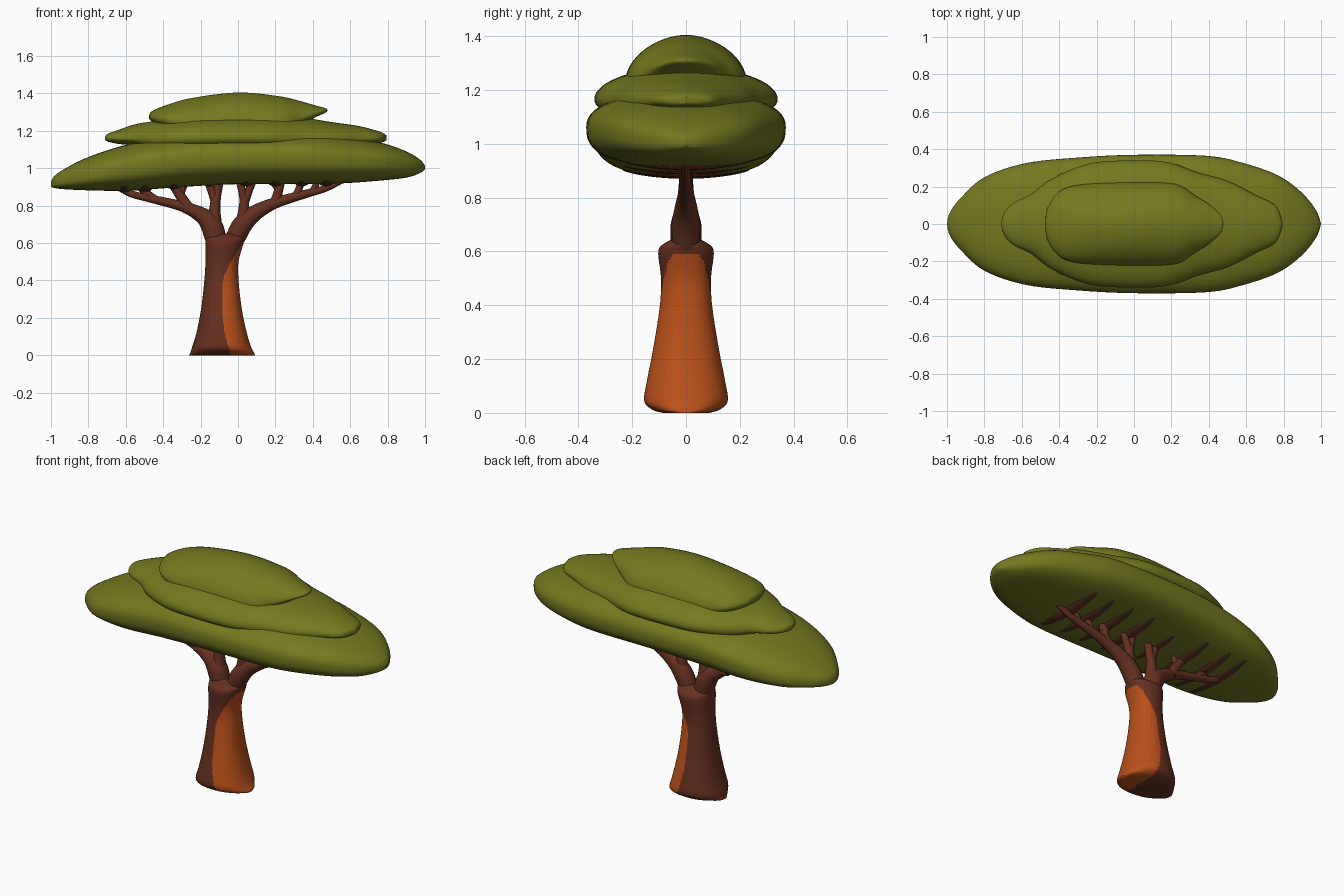
import bpy, bmesh, math
from mathutils import Vector


def material(name, rgb):
    m = bpy.data.materials.new(name)
    m.diffuse_color = (*rgb, 1)
    return m


GREEN = material("olive leaves", (0.175, 0.190, 0.014))
BROWN = material("dark bark", (0.132, 0.030, 0.014))
ORANGE = material("orange bark", (0.49, 0.082, 0.011))
SHADE = material("dark olive bark", (0.065, 0.038, 0.012))


def smooth_rows(rows, steps=6):
    """Catmull-Rom interpolation through rows of numbers."""
    rows = [Vector(r) for r in rows]
    out = []
    for i in range(len(rows) - 1):
        a, b, c, d = rows[max(i - 1, 0)], rows[i], rows[i + 1], rows[min(i + 2, len(rows) - 1)]
        for k in range(steps):
            t = k / steps
            out.append(0.5 * (2 * b + (c - a) * t + (2 * a - 5 * b + 4 * c - d) * t * t
                              + (3 * b - a - 3 * c + d) * t ** 3))
    return out + [rows[-1]]


def loft(name, rings, mats, rule=None):
    """Skin closed rings into one capped, smooth object."""
    bm = bmesh.new()
    loops = [[bm.verts.new(p) for p in ring] for ring in rings]
    for a, b in zip(loops, loops[1:]):
        for i in range(len(a)):
            j = (i + 1) % len(a)
            bm.faces.new((a[i], a[j], b[j], b[i]))
    bm.faces.new(loops[0][::-1])
    bm.faces.new(loops[-1])
    bmesh.ops.recalc_face_normals(bm, faces=bm.faces)
    for f in bm.faces:
        f.smooth = len(f.verts) == 4
        if rule:
            f.material_index = rule(f.calc_center_median())
    me = bpy.data.meshes.new(name)
    bm.to_mesh(me)
    bm.free()
    for m in mats:
        me.materials.append(m)
    ob = bpy.data.objects.new(name, me)
    bpy.context.collection.objects.link(ob)
    return ob


def circle(n, top=1.0, bottom=None):
    """Unit superellipse points, with separate roundness above and below."""
    pts = []
    for i in range(n):
        a = 2 * math.pi * i / n
        c, s = math.cos(a), math.sin(a)
        p = top if s > 0 or bottom is None else bottom
        pts.append((math.copysign(abs(c) ** p, c), math.copysign(abs(s) ** p, s)))
    return pts


def tier(name, stations, top, bottom):
    """Leaf tier along x; station = (x, bottom, widest z, top, half width)."""
    rings = []
    for x, zb, zm, zt, w in smooth_rows(stations):
        w = max(w, 0.002)
        rings.append([(x, c * w, zm + s * ((zt - zm) if s > 0 else (zm - zb)))
                      for c, s in circle(64, top, bottom)])
    return loft(name, rings, [GREEN])


def branch(name, pts):
    """Round tapered limb in the xz plane; point = (x, z, radius)."""
    rows = smooth_rows(pts, 5)
    rings = []
    for i, (x, z, r) in enumerate(rows):
        a, b = rows[max(i - 1, 0)], rows[min(i + 1, len(rows) - 1)]
        d = Vector((b[0] - a[0], 0, b[1] - a[1])).normalized()
        n = Vector((d.z, 0, -d.x))
        rings.append([Vector((x, 0, z)) + n * (c * r) + Vector((0, s * r, 0))
                      for c, s in circle(16)])
    return loft(name, rings, [BROWN])


# Canopy: three stacked leaf tiers
tier("lower_canopy", [
    (-1.0, 0.905, 0.915, 0.925, 0.0), (-0.985, 0.895, 0.92, 0.955, 0.06),
    (-0.93, 0.888, 0.93, 0.995, 0.135), (-0.8, 0.882, 0.96, 1.06, 0.25),
    (-0.58, 0.88, 1.01, 1.13, 0.325), (-0.3, 0.90, 1.05, 1.18, 0.355),
    (0, 0.915, 1.06, 1.19, 0.37), (0.38, 0.915, 1.06, 1.19, 0.365),
    (0.57, 0.92, 1.05, 1.17, 0.33), (0.77, 0.935, 1.04, 1.135, 0.26),
    (0.9, 0.95, 1.02, 1.09, 0.165), (0.975, 0.975, 1.01, 1.045, 0.07),
    (1.0, 0.995, 1.003, 1.012, 0.0)], 0.85, 0.74)
tier("middle_canopy", [
    (-0.71, 1.15, 1.16, 1.17, 0.0), (-0.695, 1.142, 1.16, 1.185, 0.06),
    (-0.64, 1.13, 1.16, 1.205, 0.115), (-0.55, 1.12, 1.16, 1.235, 0.16),
    (-0.45, 1.08, 1.16, 1.252, 0.235), (-0.3, 1.08, 1.16, 1.275, 0.305),
    (-0.15, 1.08, 1.165, 1.285, 0.335), (0.15, 1.08, 1.165, 1.285, 0.335),
    (0.35, 1.08, 1.16, 1.27, 0.272), (0.5, 1.09, 1.16, 1.247, 0.23),
    (0.65, 1.11, 1.16, 1.225, 0.155), (0.76, 1.135, 1.16, 1.195, 0.095),
    (0.795, 1.15, 1.16, 1.175, 0.0)], 1.0, 0.9)
tier("upper_canopy", [
    (-0.475, 1.265, 1.275, 1.285, 0.0), (-0.46, 1.25, 1.272, 1.305, 0.09),
    (-0.39, 1.21, 1.26, 1.335, 0.18), (-0.25, 1.18, 1.24, 1.375, 0.215),
    (0, 1.18, 1.235, 1.405, 0.225), (0.22, 1.18, 1.24, 1.385, 0.215),
    (0.33, 1.22, 1.265, 1.36, 0.15), (0.41, 1.27, 1.29, 1.337, 0.1),
    (0.465, 1.295, 1.308, 1.322, 0.045), (0.478, 1.307, 1.31, 1.314, 0.0)], 1.1, 0.9)

# Trunk: station = (z, left x, right x, half depth)
trunk_rows = smooth_rows([
    (0.0, -0.262, 0.09, 0.085), (0.012, -0.255, 0.087, 0.125), (0.045, -0.245, 0.07, 0.155),
    (0.12, -0.222, 0.047, 0.145), (0.25, -0.197, 0.02, 0.12), (0.4, -0.18, 0.003, 0.097),
    (0.5, -0.174, 0.003, 0.093), (0.6, -0.174, 0.03, 0.103), (0.63, -0.168, 0.035, 0.08),
    (0.65, -0.13, 0.01, 0.04)], 8)
# Flat foot, split into rings so the colour border stays clean
for k in (0.8, 0.6, 0.4, 0.2, 0.03):
    trunk_rows.insert(0, (0.0, -0.086 - 0.176 * k, -0.086 + 0.176 * k, 0.085 * k))


def bark_rule(p):
    """Orange bark on the +x side of a curved border, dark bark elsewhere."""
    if p.z > 0.595:
        return 0
    border = -0.085 + 1.0 * max(0, p.z - 0.37) ** 1.5 + 0.6 * max(0, 0.28 - p.z) ** 2
    return 1 if p.x > border else 0


loft("trunk", [[((l + r) / 2 + c * (r - l) / 2, s * w, z) for c, s in circle(144, 0.92)]
               for z, l, r, w in trunk_rows], [BROWN, ORANGE], bark_rule)

# Main limbs
branch("left_limb", [(-0.10, 0.58, 0.05), (-0.12, 0.63, 0.057), (-0.145, 0.70, 0.057),
                     (-0.2, 0.752, 0.042), (-0.3, 0.797, 0.028), (-0.47, 0.838, 0.021),
                     (-0.58, 0.866, 0.018), (-0.66, 0.91, 0.013)])
branch("right_limb", [(-0.04, 0.58, 0.042), (-0.013, 0.63, 0.052), (0.025, 0.70, 0.053),
                      (0.09, 0.76, 0.043), (0.2, 0.815, 0.03), (0.37, 0.865, 0.022),
                      (0.47, 0.893, 0.018), (0.56, 0.935, 0.014)])

# Twigs rising into the canopy: start x, z, tip x, z, start and tip radius
twigs = [(-0.13, 0.70, -0.12, 0.84, 0.045, 0.025), (-0.12, 0.82, -0.165, 0.95, 0.026, 0.024),
         (-0.12, 0.82, -0.095, 0.95, 0.026, 0.024), (0.025, 0.70, 0.035, 0.84, 0.042, 0.024),
         (0.035, 0.82, 0.005, 0.95, 0.024, 0.022), (0.035, 0.82, 0.085, 0.95, 0.024, 0.022),
         (-0.26, 0.775, -0.35, 0.92, 0.034, 0.026), (-0.31, 0.85, -0.28, 0.93, 0.02, 0.02),
         (-0.44, 0.83, -0.54, 0.91, 0.022, 0.02), (-0.5, 0.85, -0.47, 0.91, 0.018, 0.018),
         (0.2, 0.815, 0.235, 0.95, 0.03, 0.022), (0.225, 0.87, 0.18, 0.94, 0.02, 0.02),
         (0.31, 0.85, 0.35, 0.95, 0.022, 0.02), (0.4, 0.87, 0.43, 0.95, 0.02, 0.018)]
for i, (x0, z0, x1, z1, ra, rb) in enumerate(twigs):
    branch(f"twig_{i + 1}", [(x0, z0, ra), ((x0 + x1) / 2, (z0 + z1) / 2, (ra + rb) * 0.45),
                             (x1, z1, rb)])

# Bark ridges running front to back where the twigs meet the leaves
for i, x in enumerate([-0.61, -0.5, -0.345, -0.155, 0.045, 0.2, 0.34, 0.47]):
    zc = 0.894 + 0.033 * min(1, max(0, (x + 0.55) / 0.4))
    rings = []
    for k in range(25):
        t = -1 + 2 * k / 24
        e = max(0.03, (1 - t * t) ** 0.3)
        rings.append([(x + c * 0.04 * e, t * 0.25, zc + 0.021 * t * t + s * 0.024 * e)
                      for c, s in circle(16)])
    loft(f"underside_ridge_{i + 1}", rings, [BROWN, SHADE], lambda p: int(abs(p.y) > 0.13))
